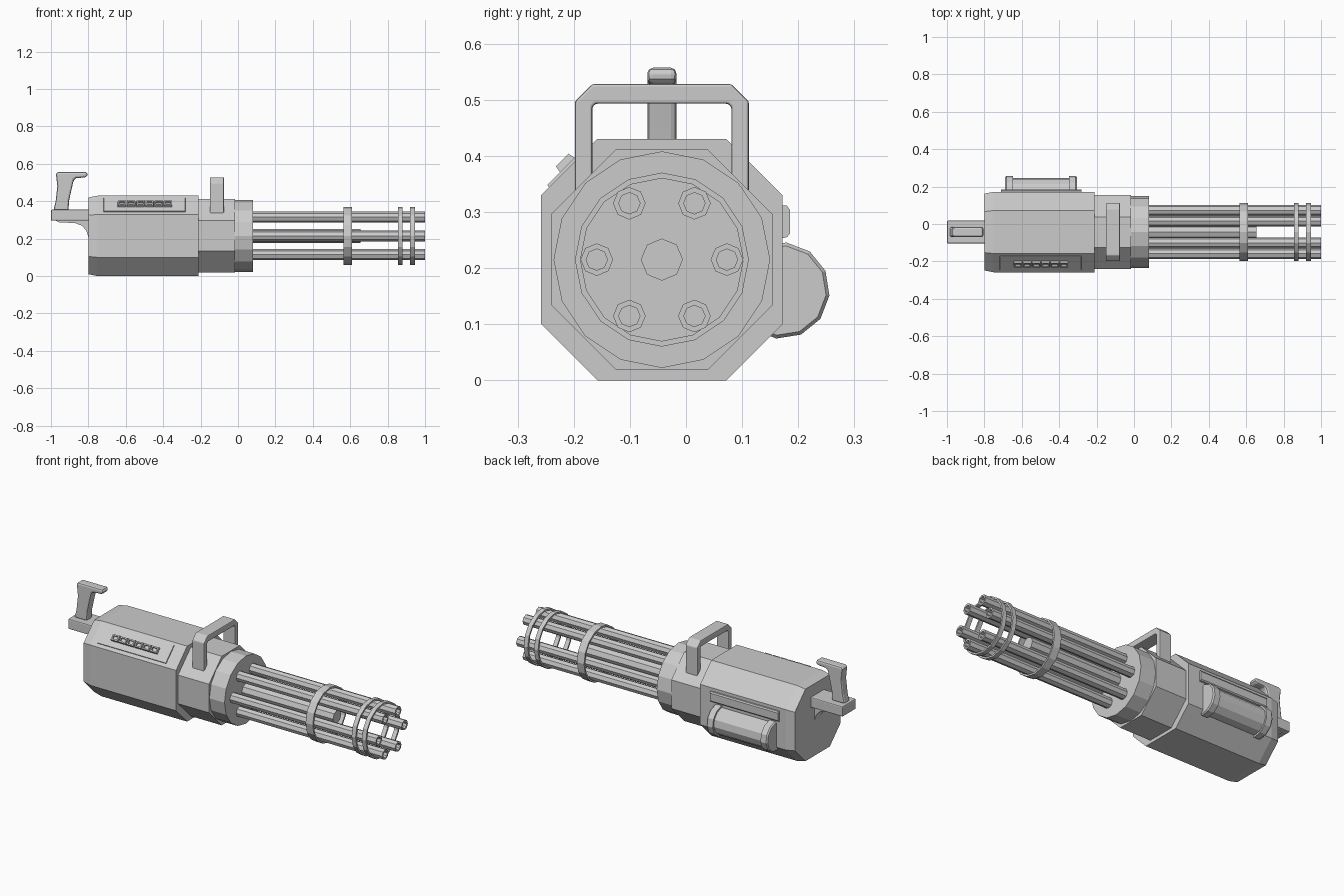
import bpy, bmesh
from math import sin, cos, pi, radians

if "Cube" in bpy.data.objects:
    bpy.data.objects.remove(bpy.data.objects["Cube"])

CY, CZ = -0.043, 0.215   # long axis of the gun


def finish(name, bm, bevel=0, segments=2):
    bmesh.ops.recalc_face_normals(bm, faces=bm.faces)
    me = bpy.data.meshes.new(name)
    bm.to_mesh(me)
    bm.free()
    ob = bpy.data.objects.new(name, me)
    bpy.context.collection.objects.link(ob)
    if bevel:
        m = ob.modifiers.new("bevel", 'BEVEL')
        m.width, m.segments, m.limit_method = bevel, segments, 'ANGLE'
        m.angle_limit = radians(40)
    return ob


def loft(name, loops, closed=False, **kw):
    """Skin equal-length point loops; cap the ends unless closed."""
    bm = bmesh.new()
    rings = [[bm.verts.new(p) for p in lp] for lp in loops]
    n = len(rings[0])
    pairs = list(zip(rings, rings[1:])) + ([(rings[-1], rings[0])] if closed else [])
    for a, b in pairs:
        for i in range(n):
            j = (i + 1) % n
            bm.faces.new((a[i], a[j], b[j], b[i]))
    if not closed:
        bm.faces.new(rings[0])
        bm.faces.new(rings[-1])
    return finish(name, bm, **kw)


def circle(x, r, n, cy=CY, cz=CZ, off=0.0):
    return [(x, cy + r * cos(off + 2 * pi * i / n), cz + r * sin(off + 2 * pi * i / n))
            for i in range(n)]


def lathe(name, xr, n, cy=CY, cz=CZ, off=0.0, closed=False, **kw):
    return loft(name, [circle(x, r, n, cy, cz, off) for x, r in xr], closed, **kw)


def along_x(name, yz, x0, x1, **kw):
    return loft(name, [[(x, y, z) for y, z in yz] for x in (x0, x1)], **kw)


def along_y(name, xz, half, **kw):
    return loft(name, [[(x, CY + s * half, z) for x, z in xz] for s in (-1, 1)], **kw)


# housing: chamfered box, slightly tapered at the back
def housing_loop(x, k):
    pts = [(-.215, -.115), (-.115, -.215), (.115, -.215), (.215, -.115),
           (.215, .115), (.115, .215), (-.115, .215), (-.215, .115)]
    return [(x, CY + y * k, CZ + z * k) for y, z in pts]


loft("housing", [housing_loop(-.8, .955), housing_loop(-.75, 1), housing_loop(-.21, 1)])

# collar and barrel hub
lathe("collar", [(-.22, .213), (-.015, .213)], 8, off=pi / 8)
lathe("hub", [(-.02, .193), (.08, .193)], 16)

# central shaft, barrels and clamp rings
lathe("shaft", [(.07, .0375), (.655, .0375)], 8)
for i in range(6):
    a = i * pi / 3
    lathe(f"barrel_{i + 1}", [(.07, .029), (1, .029), (1, .019), (.8, .019)], 8,
          CY + .116 * cos(a), CZ + .116 * sin(a))
for i, (x0, x1) in enumerate([(.565, .61), (.855, .88), (.92, .945)]):
    lathe(f"clamp_ring_{i + 1}", [(x0, .155), (x1, .155), (x1, .145), (x0, .145)], 16, closed=True)

# carry handle: bent bar across the top
half = [(.155, .335), (.155, .497), (.124, .528)]
inner = [(.118, .493), (.124, .487), (.124, .335)]
right = [(CY + y, z) for y, z in half]
left = [(CY - y, z) for y, z in reversed(half)]
inside = [(CY - y, z) for y, z in reversed(inner)] + [(CY + y, z) for y, z in inner]
along_x("carry_handle", right + left + inside, -.15, -.075, bevel=.006)

# rear mount, gusset and grip
along_y("rear_mount", [(-1, .296), (-.79, .296), (-.79, .355), (-1, .355)], .061, bevel=.006)
along_y("mount_gusset", [(-.98, .30), (-.96, .288), (-.87, .283), (-.835, .27),
                         (-.812, .245), (-.8, .21), (-.78, .21), (-.78, .30)], .03)
along_y("rear_grip", [(-.987, .35), (-.906, .35), (-.904, .40), (-.893, .45), (-.878, .515),
                      (-.865, .524), (-.82, .527), (-.803, .535), (-.808, .557),
                      (-.965, .557), (-.973, .545), (-.966, .48), (-.975, .40)], .026, bevel=.01)


# vent panel on the sloped face: s runs up the slope, h is height off the face
def slope(x, s, h):
    k = .5 ** .5
    return (x, -.208 + (s - h) * k, .38 + (s + h) * k)


def slope_box(name, x0, x1, s0, s1, h0, h1, inset=0.0):
    return loft(name, [[slope(x0 + d, s0 + d, h), slope(x1 - d, s0 + d, h),
                        slope(x1 - d, s1 - d, h), slope(x0 + d, s1 - d, h)]
                       for d, h in ((0, h0), (inset, h1))])


slope_box("vent_panel", -.72, -.28, -.053, .056, -.01, .005, .003)
x0, step = -.645, .295 / 6
for i in range(6):
    a, b = x0 + i * step, x0 + (i + 1) * step
    loops = [[slope(a + d, -.02 + d, h), slope(b - d, -.02 + d, h),
              slope(b - d, .02 - d, h), slope(a + d, .02 - d, h)]
             for d, h in ((.001, 0), (.004, .018), (.011, .018), (.011, .008))]
    loft(f"vent_{i + 1}", loops)

# side canister with end bands, and the rail above it
off = radians(-6)
lathe("canister", [(-.675, .076), (-.32, .076)], 12, .17, .16, off)
for i, (a, b, c) in enumerate([(-.69, -.683, -.648), (-.305, -.312, -.347)]):
    lathe(f"canister_band_{i + 1}", [(a, .08), (b, .086), (c, .086)], 12, .17, .16, off)
along_x("canister_rail", [(.16, .25), (.18, .255), (.185, .261), (.185, .304),
                          (.18, .311), (.16, .313)], -.71, -.28)
